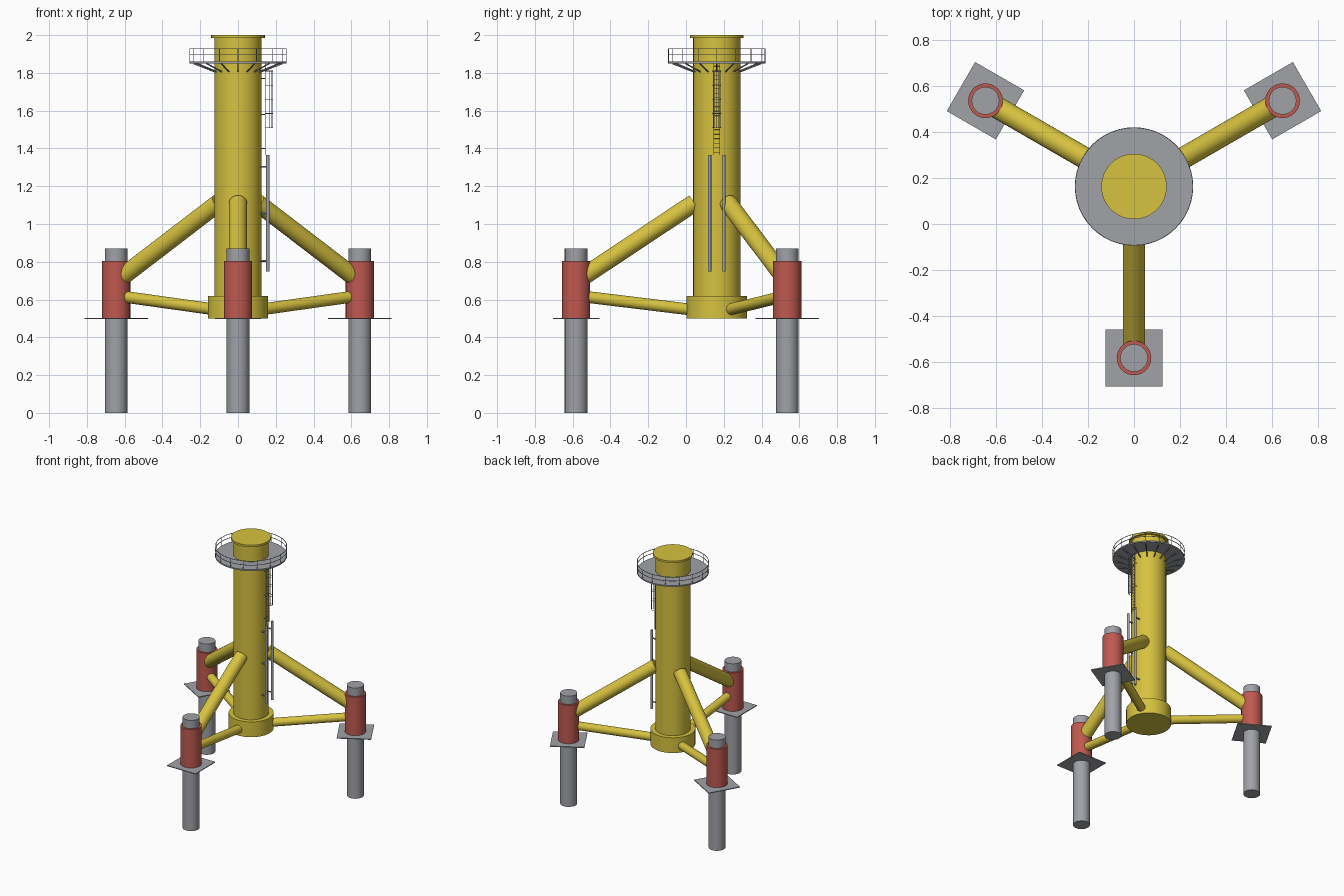
import bpy, bmesh, math
from mathutils import Vector, Matrix

if "Cube" in bpy.data.objects:
    bpy.data.objects.remove(bpy.data.objects["Cube"])

CY = 0.163            # tower axis y
LEG_R = 0.745         # tower axis to pile axis


def material(name, rgb):
    m = bpy.data.materials.new(name)
    m.diffuse_color = (*rgb, 1)
    m.use_nodes = True
    m.node_tree.nodes["Principled BSDF"].inputs["Base Color"].default_value = m.diffuse_color
    return m


YELLOW = material("yellow paint", (0.68, 0.54, 0.05))
RED = material("red paint", (0.52, 0.10, 0.08))
GREY = material("grey steel", (0.35, 0.36, 0.39))


def make(name, bm, mat, smooth=True):
    bmesh.ops.recalc_face_normals(bm, faces=bm.faces[:])
    me = bpy.data.meshes.new(name)
    bm.to_mesh(me)
    bm.free()
    me.materials.append(mat)
    ob = bpy.data.objects.new(name, me)
    bpy.context.collection.objects.link(ob)
    if smooth:
        bpy.context.view_layer.objects.active = ob
        bpy.ops.object.select_all(action='DESELECT')
        ob.select_set(True)
        bpy.ops.object.shade_smooth_by_angle(angle=math.radians(35))
    return ob


def rod(bm, a, b, r, n=8):
    """Capped cylinder from a to b."""
    a, b = Vector(a), Vector(b)
    d = b - a
    mat = Matrix.Translation((a + b) / 2) @ d.to_track_quat('Z', 'Y').to_matrix().to_4x4()
    bmesh.ops.create_cone(bm, cap_ends=True, segments=n, radius1=r, radius2=r,
                          depth=d.length, matrix=mat)


def tube(name, a, b, r, mat, n=48):
    bm = bmesh.new()
    rod(bm, a, b, r, n)
    return make(name, bm, mat)


def ring(bm, r, z, t, n=48):
    """Thin horizontal rail with a square section."""
    rows = []
    for i in range(n):
        a = 2 * math.pi * i / n
        rows.append([bm.verts.new((math.cos(a) * (r + dr), CY + math.sin(a) * (r + dr), z + dz))
                     for dr, dz in ((-t, -t), (t, -t), (t, t), (-t, t))])
    for i in range(n):
        p, q = rows[i], rows[(i + 1) % n]
        for k in range(4):
            bm.faces.new((p[k], q[k], q[(k + 1) % 4], p[(k + 1) % 4]))


def polar(a, r, z):
    return Vector((math.cos(a) * r, CY + math.sin(a) * r, z))


# Central tower
tube("tower", (0, CY, 0.5), (0, CY, 1.99), 0.125, YELLOW, 64)
tube("tower_base", (0, CY, 0.5), (0, CY, 0.62), 0.16, YELLOW, 64)
tube("top_flange", (0, CY, 1.985), (0, CY, 2.0), 0.142, YELLOW, 64)

# Three legs with pile, sleeve, mud mat and braces
for name, deg in (("front", -90), ("right", 30), ("left", 150)):
    a = math.radians(deg)
    tube(name + "_pile", polar(a, LEG_R, 0), polar(a, LEG_R, 0.87), 0.06, GREY)
    tube(name + "_sleeve", polar(a, LEG_R, 0.5), polar(a, LEG_R, 0.805), 0.075, RED)
    tube(name + "_upper_brace", polar(a, 0.119, 1.112), polar(a, 0.72, 0.713), 0.0475, YELLOW)
    tube(name + "_lower_brace", polar(a, 0.08, 0.54), polar(a, 0.73, 0.619), 0.031, YELLOW)
    bm = bmesh.new()
    bmesh.ops.create_cube(bm, size=1, matrix=Matrix.Translation(polar(a, LEG_R, 0.5))
                          @ Matrix.Rotation(a, 4, 'Z') @ Matrix.Diagonal((0.246, 0.246, 0.006, 1)))
    make(name + "_mud_mat", bm, GREY, False)

# Work platform
tube("platform_deck", (0, CY, 1.851), (0, CY, 1.861), 0.257, GREY, 64)

# Railing
bm = bmesh.new()
for z in (1.896, 1.927):
    ring(bm, 0.2555, z, 0.0016)
for i in range(16):
    a = 2 * math.pi * i / 16
    rod(bm, polar(a, 0.2555, 1.858), polar(a, 0.2555, 1.927), 0.0018, 6)
make("railing", bm, GREY)

# Sloping brackets under the platform
bm = bmesh.new()
for i in range(16):
    a = 2 * math.pi * i / 16
    rod(bm, polar(a, 0.12, 1.805), polar(a, 0.235, 1.85), 0.004, 6)
make("platform_brackets", bm, GREY)

# Boat landing on the right side
for name, s in (("front", -1), ("back", 1)):
    y = CY + s * 0.038
    tube(name + "_fender", (0.158, y, 0.748), (0.158, y, 1.365), 0.009, GREY, 16)
bm = bmesh.new()
for z in (0.805, 1.055, 1.303):
    for s in (-1, 1):
        rod(bm, (0.11, CY + s * 0.038, z), (0.158, CY + s * 0.038, z), 0.005)
make("fender_stubs", bm, GREY)

# Ladder with rungs and wall ties
bm = bmesh.new()
for s in (-1, 1):
    y = CY + s * 0.016
    rod(bm, (0.144, y, 1.365), (0.144, y, 1.855), 0.0022, 6)
    for z in (1.4, 1.58, 1.77):
        rod(bm, (0.12, y, z), (0.144, y, z), 0.0018, 6)
for i in range(20):
    z = 1.38 + i * 0.024
    rod(bm, (0.144, CY - 0.016, z), (0.144, CY + 0.016, z), 0.0012, 6)
make("ladder", bm, GREY)

# Safety cage: hoops joined by upright bars
bm = bmesh.new()
hoop = [(0.144 + 0.041 * math.sin(t), CY - 0.021 * math.cos(t))
        for t in [math.pi * k / 6 for k in range(7)]]
for z in (1.51, 1.585, 1.66, 1.735, 1.81):
    for p, q in zip(hoop, hoop[1:]):
        rod(bm, (*p, z), (*q, z), 0.0016, 6)
for p in hoop[1:-1]:
    rod(bm, (*p, 1.51), (*p, 1.81), 0.0016, 6)
make("ladder_cage", bm, GREY)
